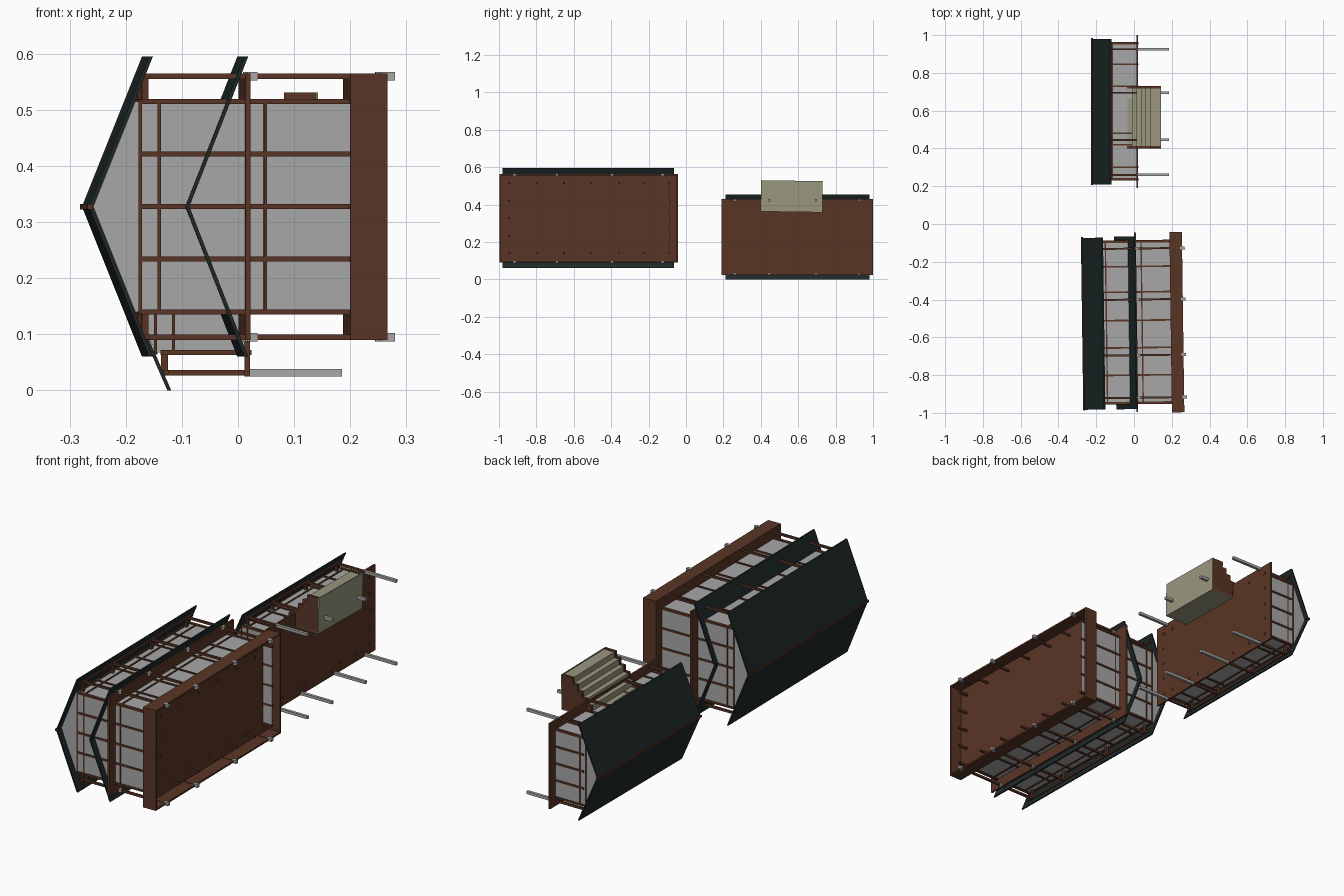
import bpy, bmesh, math
from mathutils import Matrix, Vector

cube = bpy.data.objects.get("Cube")
if cube:
    bpy.data.objects.remove(cube)


def material(name, rgb):
    m = bpy.data.materials.new(name)
    m.use_nodes = True
    m.diffuse_color = (*rgb, 1)
    m.node_tree.nodes["Principled BSDF"].inputs["Base Color"].default_value = (*rgb, 1)
    return m


WOOD = material("brown wood", (0.1, 0.036, 0.018))
ROOF = material("dark slate", (0.013, 0.021, 0.021))
WALL = material("grey plaster", (0.39, 0.39, 0.39))
STEP = material("beige stone", (0.32, 0.305, 0.21))


def finish(name, bm, mat, tilt):
    bmesh.ops.recalc_face_normals(bm, faces=bm.faces)
    bm.transform(tilt)
    mesh = bpy.data.meshes.new(name)
    bm.to_mesh(mesh)
    bm.free()
    mesh.materials.append(mat)
    obj = bpy.data.objects.new(name, mesh)
    bpy.context.collection.objects.link(obj)
    return obj


def prism(name, profile, y0, y1, mat, tilt):
    """Extrude an x-z outline along y."""
    bm = bmesh.new()
    face = bm.faces.new([bm.verts.new((x, y0, z)) for x, z in profile])
    ext = bmesh.ops.extrude_face_region(bm, geom=[face])
    moved = [v for v in ext["geom"] if isinstance(v, bmesh.types.BMVert)]
    bmesh.ops.translate(bm, verts=moved, vec=(0, y1 - y0, 0))
    return finish(name, bm, mat, tilt)


def boxes(name, spans, mat, tilt):
    """Join boxes given as (x0, x1, y0, y1, z0, z1)."""
    bm = bmesh.new()
    for x0, x1, y0, y1, z0, z1 in spans:
        place = Matrix.Translation(((x0 + x1) / 2, (y0 + y1) / 2, (z0 + z1) / 2))
        size = Matrix.Diagonal((x1 - x0, y1 - y0, z1 - z0, 1))
        bmesh.ops.create_cube(bm, size=1, matrix=place @ size)
    return finish(name, bm, mat, tilt)


def along_x(x0, x1, y, z, w):
    return (x0, x1, y - w / 2, y + w / 2, z - w / 2, z + w / 2)


def along_y(x, y0, y1, z, w):
    return (x - w / 2, x + w / 2, y0, y1, z - w / 2, z + w / 2)


def along_z(x, y, z0, z1, w):
    return (x - w / 2, x + w / 2, y - w / 2, y + w / 2, z0, z1)


def roof(name, ridge, eave, half, zc, y0, y1, tilt, t=0.007):
    outline = [(ridge, zc), (eave, zc + half), (eave + t, zc + half),
               (ridge + t, zc), (eave + t, zc - half), (eave, zc - half)]
    prism(name, outline, y0, y1, ROOF, tilt)


def house(name, tilt, zc, walls, half_wall, half_post, ridge, eave, half_roof,
          roof_y, floor, stud_end, beam, rails, studs, posts, post_end):
    y0, y1 = walls
    lo, hi = zc - half_wall, zc + half_wall
    # plastered body with gables
    slope = (eave - ridge) / half_roof
    shoulder = ridge + 0.008 + slope * half_wall
    prism(name + "_walls", [(floor, lo), (shoulder, lo), (ridge + 0.008, zc),
                            (shoulder, hi), (floor, hi)], y0, y1, WALL, tilt)
    roof(name + "_roof", ridge, eave, half_roof, zc, *roof_y, tilt)
    boxes(name + "_ridge_pole",
          [along_y(ridge + 0.002, roof_y[0] - 0.004, roof_y[1] + 0.004, zc, 0.01)], WOOD, tilt)
    # timber framing on the four walls
    frame = []
    for z in (lo, hi):
        frame += [along_x(beam, stud_end, y, z, 0.009) for y in studs]
        frame += [along_y(x, y0, y1, z, 0.007) for x in rails]
    for y in (y0, y1):
        frame += [along_x(beam, stud_end, y, lo + i * half_wall / 2, 0.009) for i in range(5)]
        frame += [along_z(x, y, lo, hi, 0.006) for x in rails]
    boxes(name + "_framing", frame, WOOD, tilt)
    # veranda posts, eave rail and ties to the wall
    veranda = []
    for side in (-1, 1):
        z = zc + side * half_post
        veranda += [along_x(beam, post_end, y, z, 0.01) for y in posts]
        veranda.append(along_y(beam + 0.01, y0, y1, z, 0.009))
        a, b = sorted((z, zc + side * half_wall))
        veranda += [along_z(beam + 0.007, y, a, b, 0.012) for y in posts]
    boxes(name + "_veranda_posts", veranda, WOOD, tilt)


def feet(name, x0, x1, posts, zc, half, w, tilt):
    boxes(name, [along_x(x0, x1, y, zc + s * half, w) for y in posts for s in (-1, 1)],
          WALL, tilt)


# large two-storey house, lying on its side and turned slightly
pivot = Vector((0, -0.52, 0))
turn = Matrix.Translation(pivot) @ Matrix.Rotation(0.0137, 4, 'Z') @ Matrix.Translation(-pivot)
ZA = 0.3275
posts_a = (-0.92, -0.695, -0.4, -0.13)
house("large_house", turn, ZA, (-0.95, -0.09), 0.1875, 0.2325, -0.272, -0.165, 0.2675,
      (-0.98, -0.07), 0.196, 0.25, -0.178, (-0.18, -0.146, 0.043),
      (-0.945, -0.8, -0.655, -0.51, -0.36, -0.225, -0.095), posts_a, 0.255)
roof("large_house_lower_roof", -0.1, 0.005, 0.2675, ZA, -0.98, -0.065, turn)
boxes("large_house_upper_floor", [(0.007, 0.016, -0.995, -0.045, 0.09, 0.565)], WOOD, turn)
feet("large_house_upper_feet", 0.014, 0.029, posts_a, ZA, 0.2325, 0.015, turn)
feet("large_house_lower_feet", 0.25, 0.274, posts_a, ZA, 0.2325, 0.015, turn)
# foundation: floor inside a deep rim, open underneath
X0, X1, R = 0.194, 0.26, 0.008
boxes("large_house_foundation", [
    (X0, X0 + 0.006, -1, -0.045, 0.09, 0.565),
    (X0, X1, -1, -1 + R, 0.09, 0.565), (X0, X1, -0.045 - R, -0.045, 0.09, 0.565),
    (X0, X1, -1, -0.045, 0.09, 0.09 + R), (X0, X1, -1, -0.045, 0.565 - R, 0.565)], WOOD, turn)
boxes("large_house_back_wall_base", [(X0, 0.248, -0.093, -0.09, 0.14, 0.515)], WALL, turn)

# small house on long legs
still = Matrix()
ZB = 0.2275
posts_b = (0.26, 0.445, 0.695, 0.925)
house("small_house", still, ZB, (0.235, 0.96), 0.16, 0.196, -0.225, -0.126, 0.2275,
      (0.21, 0.98), 0.014, 0.024, -0.138, (-0.147, -0.115),
      (0.24, 0.3, 0.42, 0.48, 0.73, 0.845, 0.955), posts_b, 0.014)
boxes("small_house_floor", [(0.012, 0.021, 0.19, 1.0, 0.025, 0.43)], WOOD, still)
feet("small_house_legs", 0.02, 0.185, posts_b, ZB, 0.196, 0.013, still)

# stairs with stepped stringers
mid = Vector((0, 0.565, 0.45))
lean = Matrix.Translation(mid) @ Matrix.Rotation(-0.015, 4, 'X') @ Matrix.Translation(-mid)


def stair_outline(drop, back):
    pts = [(0.14, 0.365), (0.14, 0.528 - drop)]
    for i in range(6):
        x, z = 0.082 - i * 0.024, 0.528 - i * 0.027
        pts += [(x + drop, z - drop), (x + drop, z - 0.027 - drop)]
    pts[-1] = (pts[-1][0], back)
    return pts


prism("stair_steps", stair_outline(0.004, 0.365), 0.41, 0.72, STEP, lean)
for side, y in (("front", 0.4), ("back", 0.717)):
    prism("stair_stringer_" + side, stair_outline(0, 0.365), y, y + 0.013, WOOD, lean)
boxes("stair_base", [(0.139, 0.143, 0.4, 0.73, 0.363, 0.528),
                     (-0.035, 0.143, 0.4, 0.73, 0.361, 0.365)], STEP, lean)
